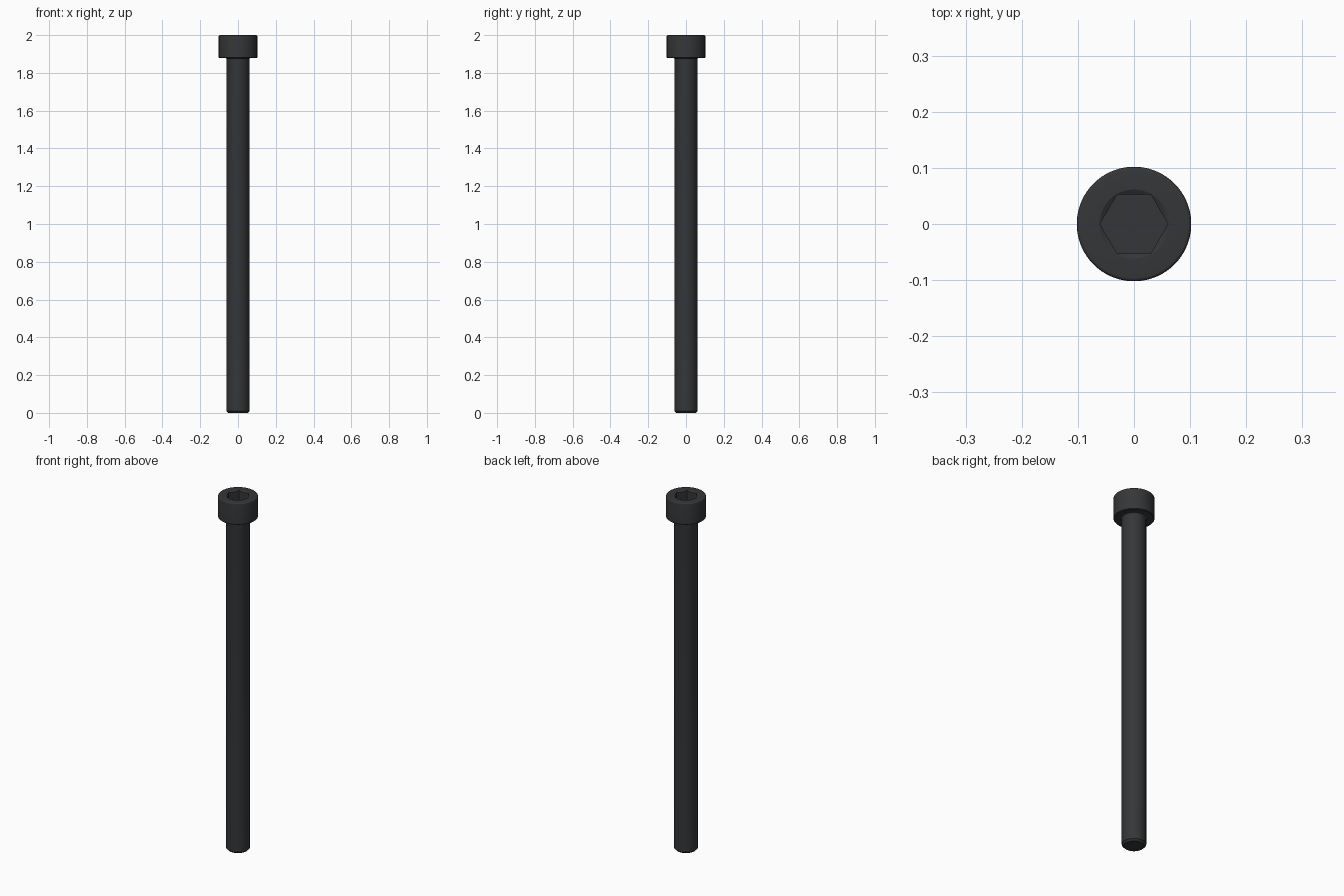
import bpy, bmesh
from math import pi, radians, cos, sin

if "Cube" in bpy.data.objects:
    bpy.data.objects.remove(bpy.data.objects["Cube"])

SEG = 96


def link(name, bm):
    bmesh.ops.recalc_face_normals(bm, faces=bm.faces)
    mesh = bpy.data.meshes.new(name)
    bm.to_mesh(mesh)
    bm.free()
    obj = bpy.data.objects.new(name, mesh)
    bpy.context.collection.objects.link(obj)
    return obj


def lathe(name, profile, sides=SEG):
    """Stack rings of (radius, z) into a closed solid around z."""
    bm = bmesh.new()
    rings = [[bm.verts.new((r * cos(2 * pi * i / sides), r * sin(2 * pi * i / sides), z))
              for i in range(sides)] for r, z in profile]
    for a, b in zip(rings, rings[1:]):
        for i in range(sides):
            j = (i + 1) % sides
            bm.faces.new((a[i], a[j], b[j], b[i]))
    bm.faces.new(rings[0][::-1])
    bm.faces.new(rings[-1])
    return link(name, bm)


def arc(cr, cz, rad, a0, a1, n=5):
    return [(cr + rad * cos(radians(a0 + (a1 - a0) * i / n)),
             cz + rad * sin(radians(a0 + (a1 - a0) * i / n))) for i in range(n + 1)]


# Screw body: chamfered tip, shank, small fillet, head with rounded top rim
profile = [(0.051, 0), (0.061, 0.01)]
profile += arc(0.066, 1.873, 0.005, 180, 90)
profile += [(0.099, 1.878), (0.102, 1.881)]
profile += arc(0.096, 1.994, 0.006, 0, 90)
screw = lathe("socket_head_screw", profile)

# Hex socket and its conical lead-in
hex_cutter = lathe("hex_cutter", [(0.0605, 1.939), (0.0605, 2.05)], 6)
cone_cutter = lathe("cone_cutter", [(0.002, 1.966), (0.0613, 2.0), (0.0613, 2.02)])
for cutter in (hex_cutter, cone_cutter):
    cutter.hide_render = True
    mod = screw.modifiers.new(cutter.name, 'BOOLEAN')
    mod.operation = 'DIFFERENCE'
    mod.solver = 'EXACT'
    mod.object = cutter

# Apply the cuts and drop the cutters
bpy.context.view_layer.objects.active = screw
screw.select_set(True)
for mod in list(screw.modifiers):
    bpy.ops.object.modifier_apply(modifier=mod.name)
for cutter in (hex_cutter, cone_cutter):
    bpy.data.objects.remove(cutter)

# Black oxide finish
mat = bpy.data.materials.new("black_steel")
mat.diffuse_color = (0.035, 0.037, 0.04, 1)
mat.use_nodes = True
mat.node_tree.nodes["Principled BSDF"].inputs["Base Color"].default_value = mat.diffuse_color
screw.data.materials.clear()
screw.data.materials.append(mat)
bpy.ops.object.shade_smooth_by_angle(angle=radians(25))
